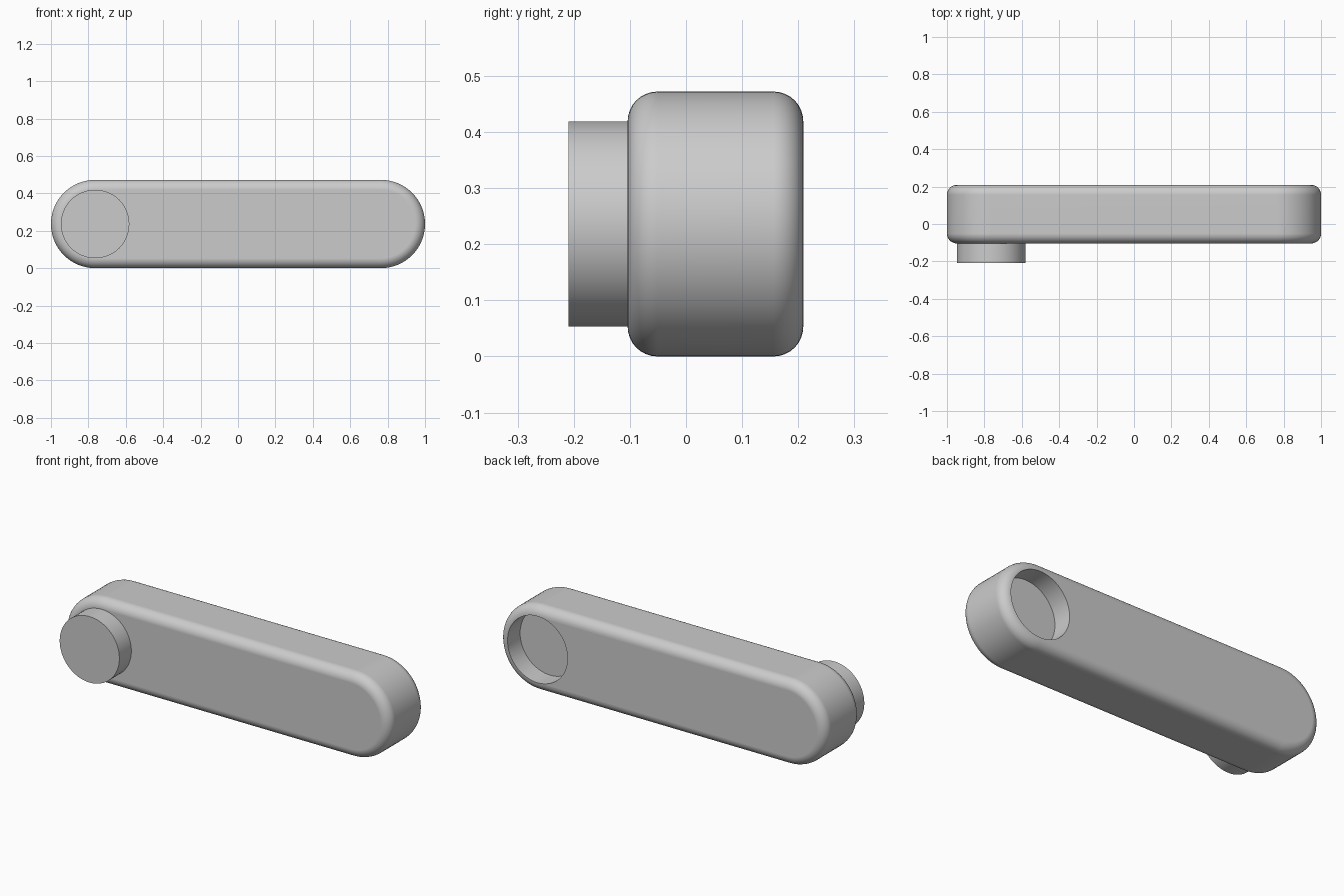
import bpy
import bmesh
from math import cos, sin, pi, radians

default = bpy.data.objects.get("Cube")
if default:
    bpy.data.objects.remove(default, do_unlink=True)

END_X = 0.764            # centre of each rounded end
MID_Z = 0.236            # half the height, also the end radius
FRONT, BACK = -0.104, 0.209
ARC_STEPS = 32

grey = bpy.data.materials.new("plain_grey")
grey.use_nodes = True
colour = (0.6, 0.6, 0.6, 1)
grey.diffuse_color = colour
grey.node_tree.nodes["Principled BSDF"].inputs["Base Color"].default_value = colour


def arc(cx, radius, start, sweep, steps):
    """Points of an arc in the xz plane."""
    return [(cx + radius * cos(start + sweep * i / steps),
             MID_Z + radius * sin(start + sweep * i / steps)) for i in range(steps + 1)]


def prism(name, outline, y0, y1):
    """Extrude an xz outline from y0 to y1."""
    bm = bmesh.new()
    face = bm.faces.new([bm.verts.new((x, y0, z)) for x, z in outline])
    moved = bmesh.ops.extrude_face_region(bm, geom=[face])["geom"]
    bmesh.ops.translate(bm, vec=(0, y1 - y0, 0),
                        verts=[v for v in moved if isinstance(v, bmesh.types.BMVert)])
    bmesh.ops.recalc_face_normals(bm, faces=bm.faces)
    mesh = bpy.data.meshes.new(name)
    bm.to_mesh(mesh)
    bm.free()
    obj = bpy.data.objects.new(name, mesh)
    bpy.context.collection.objects.link(obj)
    mesh.materials.append(grey)
    return obj


def select_only(obj):
    bpy.ops.object.select_all(action='DESELECT')
    obj.select_set(True)
    bpy.context.view_layer.objects.active = obj


def circle(cx, radius):
    return arc(cx, radius, 0, 2 * pi, 2 * ARC_STEPS)[:-1]


# Link body: a slab with round ends and rounded rims
stadium = (arc(END_X, MID_Z, -pi / 2, pi, ARC_STEPS)
           + arc(-END_X, MID_Z, pi / 2, pi, ARC_STEPS))
body = prism("link_body", stadium, FRONT, BACK)
bevel = body.modifiers.new("rounded_rims", 'BEVEL')
bevel.width = 0.053
bevel.segments = 8
bevel.limit_method = 'ANGLE'
bevel.angle_limit = radians(60)

# Round socket in the back of the left end
cutter = prism("socket_cutter", circle(END_X, 0.184), BACK - 0.11, BACK + 0.1)
cutter.hide_render = True
socket = body.modifiers.new("socket", 'BOOLEAN')
socket.operation = 'DIFFERENCE'
socket.solver = 'EXACT'
socket.object = cutter
select_only(body)
for modifier in (bevel.name, socket.name):
    bpy.ops.object.modifier_apply(modifier=modifier)
bpy.data.objects.remove(cutter, do_unlink=True)

# Round peg on the front of the right end
peg = prism("connector_peg", circle(-END_X, 0.183), FRONT - 0.105, FRONT + 0.01)

# Smooth curves, crisp edges and flat sides
for part in (body, peg):
    select_only(part)
    bpy.ops.object.shade_smooth_by_angle(angle=radians(30))
    normals = part.modifiers.new("flat_sides", 'WEIGHTED_NORMAL')
    normals.keep_sharp = True
